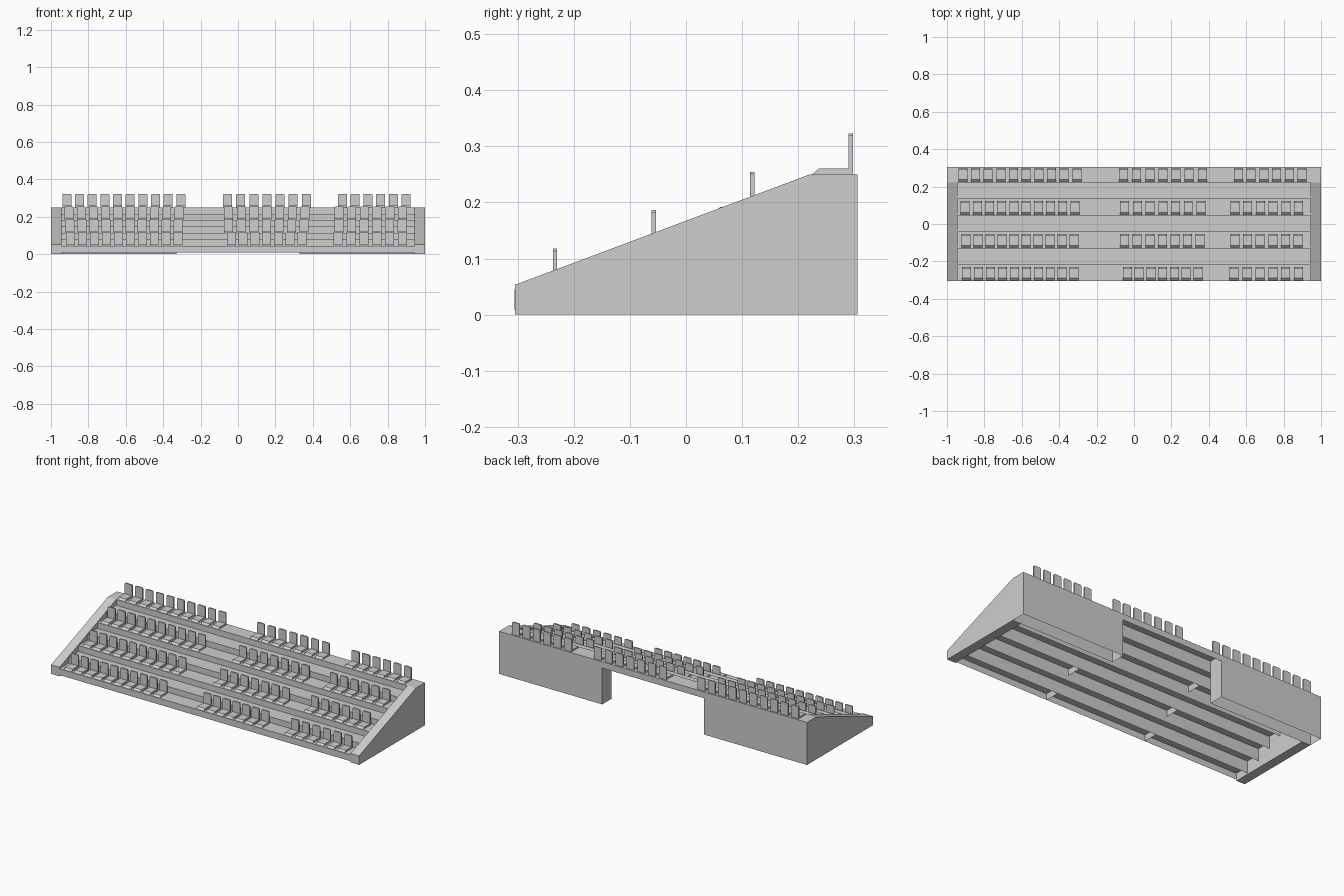
import bpy
import bmesh

if "Cube" in bpy.data.objects:
    bpy.data.objects.remove(bpy.data.objects["Cube"], do_unlink=True)

# One plain grey for everything
grey = bpy.data.materials.new("mid_grey")
grey.use_nodes = True
colour = (0.62, 0.62, 0.62, 1)
grey.diffuse_color = colour
grey.node_tree.nodes["Principled BSDF"].inputs["Base Color"].default_value = colour


def finish(bm, name):
    mesh = bpy.data.meshes.new(name)
    bm.to_mesh(mesh)
    bm.free()
    mesh.materials.append(grey)
    obj = bpy.data.objects.new(name, mesh)
    bpy.context.collection.objects.link(obj)


def extrude(bm, points, offset):
    """Close a flat outline and push it along offset."""
    face = bm.faces.new([bm.verts.new(p) for p in points])
    out = bmesh.ops.extrude_face_region(bm, geom=[face])
    moved = [v for v in out["geom"] if isinstance(v, bmesh.types.BMVert)]
    bmesh.ops.translate(bm, verts=moved, vec=offset)
    bmesh.ops.recalc_face_normals(bm, faces=bm.faces)


def shell(name, x0, x1, y0, y1, z0, z1):
    """Hollow box, open underneath."""
    bm = bmesh.new()
    extrude(bm, [(x0, y0, z0), (x0, y1, z0), (x0, y1, z1), (x0, y0, z1)],
            (x1 - x0, 0, 0))
    bm.normal_update()
    under = [f for f in bm.faces if f.normal.z < -0.9]
    bmesh.ops.delete(bm, geom=under, context="FACES")
    finish(bm, name)


FRONT, BACK, TOP = -0.306, 0.306, 0.25
PITCH, RISE, THICK = 0.0878, 0.0342, 0.037
INNER, GAP = 0.945, 0.33
steps = [(FRONT + k * PITCH, TOP - (6 - k) * RISE) for k in range(7)]
REAR = steps[6][0]

# Sloping end walls, up to the rear blocks
wall = [(-0.305, 0), (REAR, 0), (REAR, TOP), (-0.305, 0.053)]
for side, s in (("left", 1), ("right", -1)):
    bm = bmesh.new()
    extrude(bm, [(s * INNER, y, z) for y, z in wall], (s * (1 - INNER), 0, 0))
    finish(bm, side + "_end_wall")

# Hollow rear blocks either side of the central opening
shell("left_rear_block", GAP, 1, REAR, BACK, 0, TOP)
shell("right_rear_block", -1, -GAP, REAR, BACK, 0, TOP)
shell("middle_top_tier", -GAP, GAP, REAR, BACK, TOP - THICK, TOP)

# Stepped deck: seat tiers in three sections, with walkways between
for k, (y, z) in enumerate(steps[:6]):
    if k % 2:
        shell("walkway", -INNER, INNER, y, y + PITCH, z - THICK, z)
    else:
        for label, x0, x1 in (("right", -INNER, -GAP), ("middle", -GAP, GAP),
                              ("left", GAP, INNER)):
            shell(label + "_seat_tier", x0, x1, y, y + PITCH, z - THICK, z)


# Seats: cushion with a sloped front, and a back with clipped top corners
SEAT_HALF = 0.024


def add_seat(bm, x, y, z):
    cushion = [(0.004, 0), (0.072, 0), (0.072, 0.01), (0.016, 0.01)]
    extrude(bm, [(x - SEAT_HALF, y + a, z + b) for a, b in cushion],
            (2 * SEAT_HALF, 0, 0))
    w, h, c = SEAT_HALF, 0.073, 0.004
    back = [(-w, 0), (w, 0), (w, h - c), (w - c, h), (c - w, h), (-w, h - c)]
    extrude(bm, [(x + a, y + 0.069, z + b) for a, b in back], (0, 0.0075, 0))


# First and last seat centres of the three blocks, front row to back row
rows = [
    ((-0.895, -0.32), (-0.035, 0.342), (0.535, 0.88)),
    ((-0.898, -0.32), (-0.05, 0.353), (0.54, 0.877)),
    ((-0.903, -0.316), (-0.05, 0.358), (0.54, 0.88)),
    ((-0.915, -0.306), (-0.056, 0.365), (0.559, 0.898)),
]
blocks = (("right", 10), ("middle", 7), ("left", 6))
for row, (y, z) in zip(rows, steps[::2]):
    for (first, last), (label, count) in zip(row, blocks):
        bm = bmesh.new()
        for i in range(count):
            add_seat(bm, first + (last - first) * i / (count - 1), y, z)
        finish(bm, label + "_seats")
